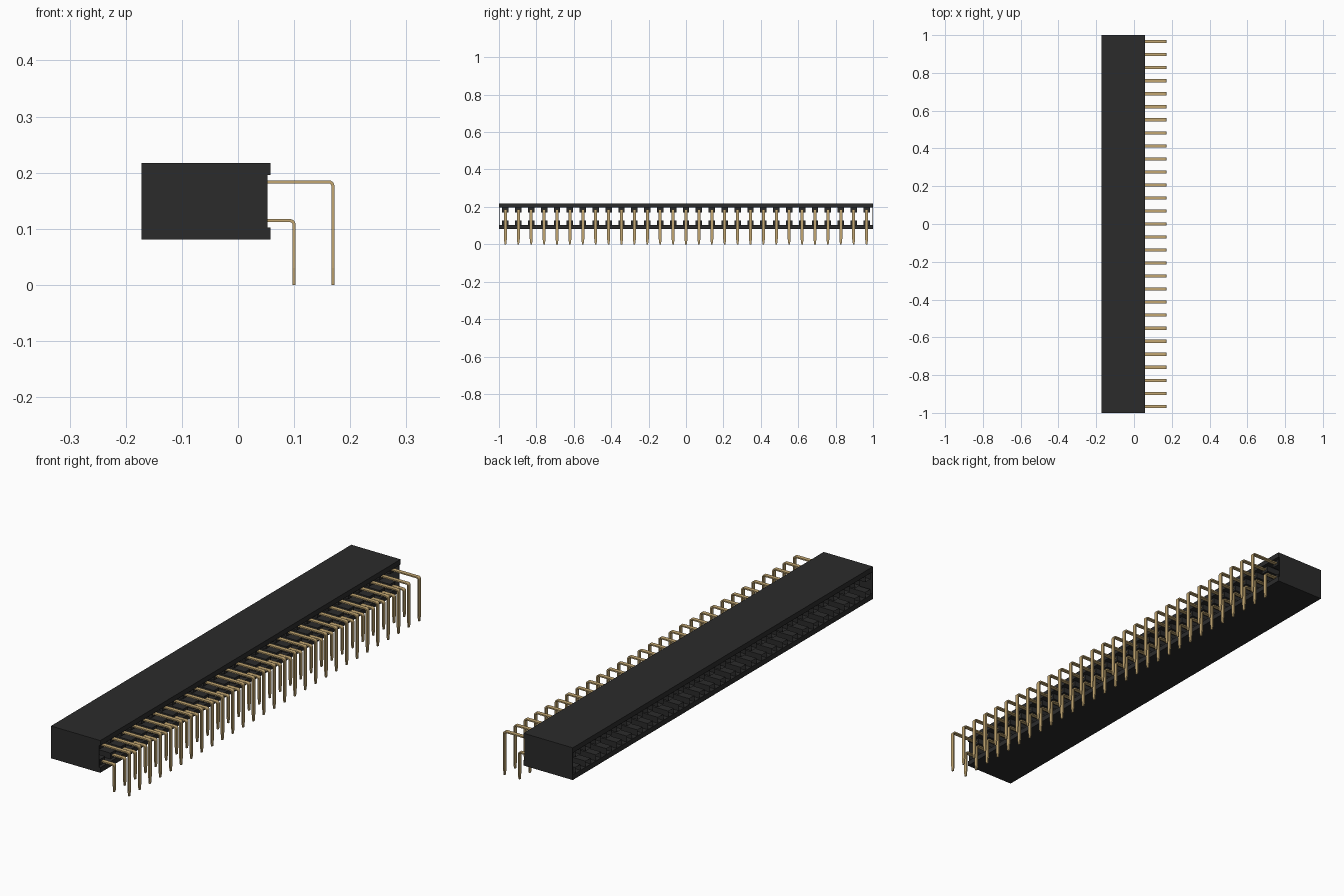
import bpy, bmesh, math

if "Cube" in bpy.data.objects:
    bpy.data.objects.remove(bpy.data.objects["Cube"], do_unlink=True)

COUNT = 29
PITCH = 2.0 / COUNT
FIRST_Y = -1 + PITCH / 2
X_BACK, X_FACE, X_LIP = -0.172, 0.0525, 0.058
Z_LOW, Z_HIGH, LIP = 0.081, 0.217, 0.0215
Z_ROWS = {"lower": 0.1145, "upper": 0.1835}


def material(name, rgb, rough):
    m = bpy.data.materials.new(name)
    m.use_nodes = True
    m.diffuse_color = (*rgb, 1)
    b = m.node_tree.nodes["Principled BSDF"]
    b.inputs["Base Color"].default_value = (*rgb, 1)
    b.inputs["Roughness"].default_value = rough
    return m


BLACK = material("black plastic", (0.024, 0.024, 0.024), 0.6)
GOLD = material("gold metal", (0.55, 0.39, 0.17), 0.4)


def finish(name, bm, mat):
    bmesh.ops.recalc_face_normals(bm, faces=bm.faces)
    me = bpy.data.meshes.new(name)
    bm.to_mesh(me)
    bm.free()
    me.materials.append(mat)
    ob = bpy.data.objects.new(name, me)
    bpy.context.collection.objects.link(ob)
    return ob


def box(bm, x0, x1, y0, y1, z0, z1):
    vs = bmesh.ops.create_cube(bm, size=1)["verts"]
    for v in vs:
        v.co.x = x0 if v.co.x < 0 else x1
        v.co.y = y0 if v.co.y < 0 else y1
        v.co.z = z0 if v.co.z < 0 else z1
    return vs


def repeat(ob):
    """Repeat a part along the length of the connector."""
    a = ob.modifiers.new("row", 'ARRAY')
    a.count = COUNT
    a.use_relative_offset = False
    a.use_constant_offset = True
    a.constant_offset_displace = (0, PITCH, 0)


# Housing: top and bottom slabs with lips, closed by thin end walls
for name, z0, z1 in (("housing_bottom", Z_LOW, Z_LOW + LIP),
                     ("housing_top", Z_HIGH - LIP, Z_HIGH)):
    bm = bmesh.new()
    box(bm, X_BACK, X_LIP, -1, 1, z0, z1)
    finish(name, bm, BLACK)
for name, y0, y1 in (("end_wall_front", -1, -0.997), ("end_wall_back", 0.997, 1)):
    bm = bmesh.new()
    box(bm, X_BACK, X_FACE, y0, y1, Z_LOW + LIP, Z_HIGH - LIP)
    finish(name, bm, BLACK)


# Socket sleeves: square, open at the mating side
def sleeve(name, z):
    bm = bmesh.new()
    box(bm, X_BACK, 0.045, FIRST_Y - 0.017, FIRST_Y + 0.017, z - 0.013, z + 0.013)
    mouth = [f for f in bm.faces if f.calc_center_median().x < X_BACK + 0.001]
    bmesh.ops.delete(bm, geom=mouth, context='FACES_ONLY')
    repeat(finish(name, bm, BLACK))


# Flat pins: a strip swept along a bent path, narrowing at the tip
def pin(name, x, z):
    t, w, r = 0.00275, 0.0082, 0.007
    path = [(-0.12, z, 0, 1, w)]
    for i in range(5):
        a = math.radians(90 - 22.5 * i)
        path.append((x - r + r * math.cos(a), z - r + r * math.sin(a),
                     math.cos(a), math.sin(a), w))
    path += [(x, 0.03, 1, 0, w), (x, 0, 1, 0, w * 0.5)]
    bm = bmesh.new()
    rings = []
    for px, pz, nx, nz, hw in path:
        rings.append([bm.verts.new((px + s * t * nx, FIRST_Y + q * hw, pz + s * t * nz))
                      for s, q in ((1, -1), (1, 1), (-1, 1), (-1, -1))])
    for a, b in zip(rings, rings[1:]):
        for i in range(4):
            j = (i + 1) % 4
            bm.faces.new((a[i], a[j], b[j], b[i]))
    bm.faces.new(rings[0])
    bm.faces.new(rings[-1])
    repeat(finish(name, bm, GOLD))


# Spring contacts: two leaves inside each sleeve
def contact(name, z):
    bm = bmesh.new()
    for s in (-1, 1):
        y = FIRST_Y + s * 0.009
        box(bm, -0.14, -0.02, y - 0.002, y + 0.002, z - 0.008, z + 0.008)
    repeat(finish(name, bm, GOLD))


for row, x in (("lower", 0.0998), ("upper", 0.1690)):
    z = Z_ROWS[row]
    sleeve(row + "_sleeves", z)
    contact(row + "_contacts", z)
    pin(row + "_pins", x, z)
